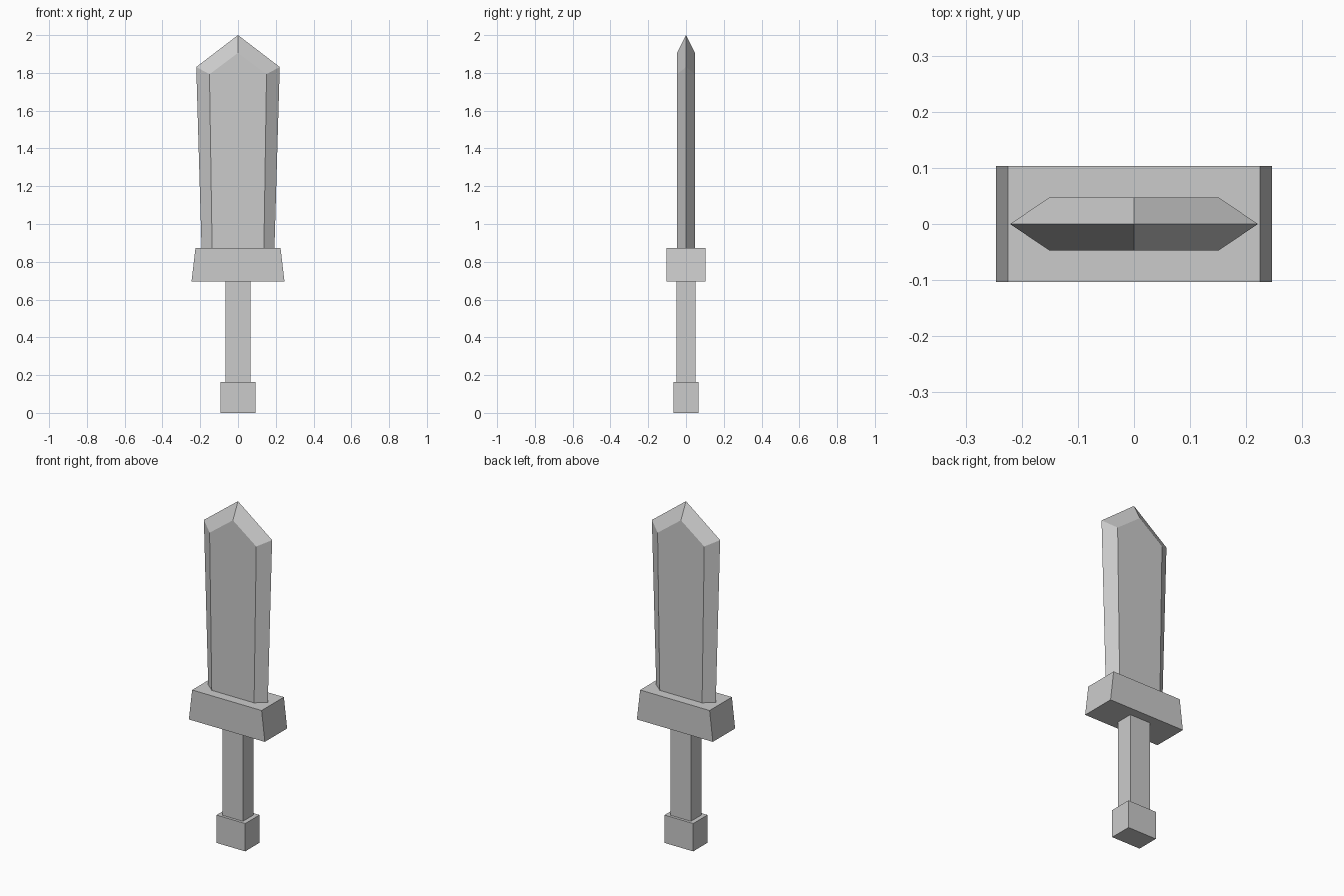
import bpy

if "Cube" in bpy.data.objects:
    bpy.data.objects.remove(bpy.data.objects["Cube"])


def make_object(name, verts, faces):
    mesh = bpy.data.meshes.new(name)
    mesh.from_pydata(verts, [], faces)
    mesh.update()
    obj = bpy.data.objects.new(name, mesh)
    bpy.context.collection.objects.link(obj)
    return obj


def block(name, half_x, half_y, z0, z1, top_half_x=None):
    """Box from z0 to z1, optionally narrower in x at the top."""
    bpy.ops.mesh.primitive_cube_add(size=2)
    obj = bpy.context.object
    obj.name = name
    for v in obj.data.vertices:
        top = v.co.z > 0
        v.co.x *= top_half_x if top and top_half_x else half_x
        v.co.y *= half_y
        v.co.z = z1 if top else z0
    return obj


# Handle parts
block("pommel", 0.093, 0.066, 0.0, 0.163)
block("grip", 0.067, 0.05, 0.163, 0.696)
block("guard", 0.246, 0.103, 0.696, 0.874, top_half_x=0.225)


# Blade: sharp outline at y = 0, flat inset outline at the front, mirrored to the back
def outline(base_x, shoulder_x, shoulder_z, tip_z, y, base_z=0.874):
    return [(base_x, y, base_z), (shoulder_x, y, shoulder_z), (0, y, tip_z),
            (-shoulder_x, y, shoulder_z), (-base_x, y, base_z)]


edge = outline(0.193, 0.221, 1.831, 2.0, 0.0)
flat = outline(0.137, 0.151, 1.793, 1.906, -0.047)
n = len(edge)
faces = [tuple(range(n, 2 * n))]
for i in range(n):
    j = (i + 1) % n
    faces.append((i, j, n + j, n + i))
blade = make_object("blade", edge + flat, faces)
mirror = blade.modifiers.new("back_half", 'MIRROR')
mirror.use_axis = (False, True, False)
